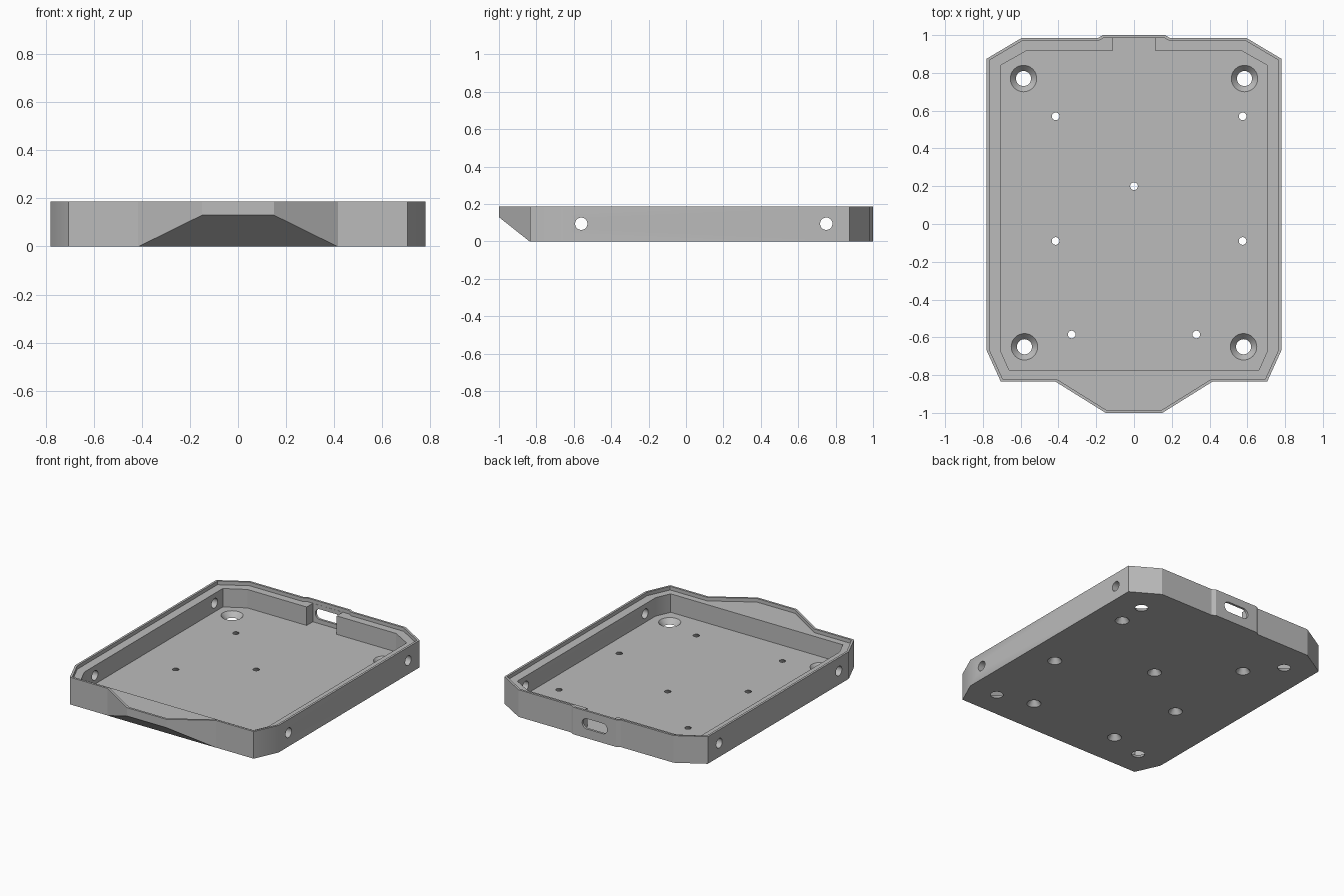
import bpy, bmesh, math
from mathutils import Matrix, Vector

HEIGHT, SHELF, FLOOR = 0.188, 0.163, 0.035

old = bpy.data.objects.get("Cube")
if old:
    bpy.data.objects.remove(old, do_unlink=True)

grey = bpy.data.materials.new("plain grey")
grey.use_nodes = True
colour = (0.5, 0.5, 0.5, 1)
grey.diffuse_color = colour
grey.node_tree.nodes["Principled BSDF"].inputs["Base Color"].default_value = colour


def finish(bm, name):
    bmesh.ops.recalc_face_normals(bm, faces=bm.faces)
    mesh = bpy.data.meshes.new(name)
    bm.to_mesh(mesh)
    bm.free()
    mesh.materials.append(grey)
    ob = bpy.data.objects.new(name, mesh)
    bpy.context.collection.objects.link(ob)
    return ob


def mirrored(half):
    """Complete a right-hand outline across x = 0."""
    return half + [(-x, y) for x, y in reversed(half)]


def prism(name, outline, z0, z1, matrix=Matrix()):
    bm = bmesh.new()
    base = bm.faces.new([bm.verts.new((x, y, z0)) for x, y in outline])
    new = bmesh.ops.extrude_face_region(bm, geom=[base])["geom"]
    bmesh.ops.translate(bm, vec=(0, 0, z1 - z0),
                        verts=[v for v in new if isinstance(v, bmesh.types.BMVert)])
    bm.transform(matrix)
    return finish(bm, name)


def cone(name, centre, r0, r1, depth, matrix=Matrix()):
    bm = bmesh.new()
    bmesh.ops.create_cone(bm, cap_ends=True, segments=32, radius1=r0, radius2=r1,
                          depth=depth, matrix=Matrix.Translation(Vector(centre)) @ matrix)
    return finish(bm, name)


def cut(body, cutter):
    cutter.hide_render = True
    mod = body.modifiers.new("cut", "BOOLEAN")
    mod.operation = "DIFFERENCE"
    mod.solver = "EXACT"
    mod.object = cutter
    bpy.context.view_layer.objects.active = body
    bpy.ops.object.modifier_apply(modifier=mod.name)
    bpy.data.objects.remove(cutter, do_unlink=True)


# Outer shell with front spout and raised rear port panel
outer = [(0.165, 1), (0.19, 0.985), (0.595, 0.985), (0.78, 0.875),
         (0.78, -0.67), (0.705, -0.835), (0.415, -0.835), (0.15, -1)]
tray = prism("tray", mirrored(outer), 0, HEIGHT)

# Sloped underside of the spout
slope = [(-0.836, 0), (-1, 0.13), (-1.1, 0.209), (-1.1, -0.1), (-0.836, -0.1)]
along_x = Matrix(((0, 0, 1, 0), (1, 0, 0, 0), (0, 1, 0, 0), (0, 0, 0, 1)))
cut(tray, prism("spout_cutter", slope, -0.6, 0.6, along_x))

# Stepped lip that follows the outline
lip = [(0.161, 0.985), (0.186, 0.97), (0.591, 0.97), (0.765, 0.867),
       (0.765, -0.667), (0.695, -0.82), (0.411, -0.82), (0.146, -0.985)]
cut(tray, prism("lip_cutter", mirrored(lip), SHELF, 0.3))

# Main pocket with rear port notch
pocket = [(0.115, 0.984), (0.115, 0.917), (0.57, 0.917), (0.705, 0.84),
          (0.705, -0.675), (0.66, -0.775)]
cut(tray, prism("pocket_cutter", mirrored(pocket), FLOOR, 0.3))

# Corner holes, countersunk from inside; cones overshoot both floor faces
for side in (-1, 1):
    for x, y in ((0.585, 0.77), (0.58, -0.65)):
        cut(tray, cone("corner_hole", (side * x, y, FLOOR / 2),
                       0.025, 0.085, FLOOR * 2))

# Small holes, countersunk from below
small = [(-0.415, 0.57), (0.575, 0.57), (0, 0.2), (-0.415, -0.09),
         (0.575, -0.09), (-0.33, -0.585), (0.33, -0.585)]
for x, y in small:
    cut(tray, cone("small_hole", (x, y, FLOOR / 2), 0.057, 0.008, FLOOR * 2))

# Side wall holes
turn = Matrix.Rotation(math.pi / 2, 4, "Y")
for y in (-0.56, 0.75):
    for side in (-1, 1):
        cut(tray, cone("side_hole", (side * 0.74, y, 0.095), 0.033, 0.033, 0.2, turn))

# Rounded rear port slot
slot = []
for i in range(24):
    a = 2 * math.pi * (i + 0.5) / 24
    slot.append((math.copysign(0.06, math.cos(a)) + 0.036 * math.cos(a),
                 0.036 * math.sin(a)))
stand = Matrix.Translation((0, 1, 0.1)) @ Matrix.Rotation(math.pi / 2, 4, "X")
cut(tray, prism("slot_cutter", slot, -0.06, 0.06, stand))

# Smooth hole walls, crisp panel edges
bpy.ops.object.select_all(action="DESELECT")
tray.select_set(True)
bpy.context.view_layer.objects.active = tray
bpy.ops.object.shade_smooth_by_angle(angle=math.radians(25))
